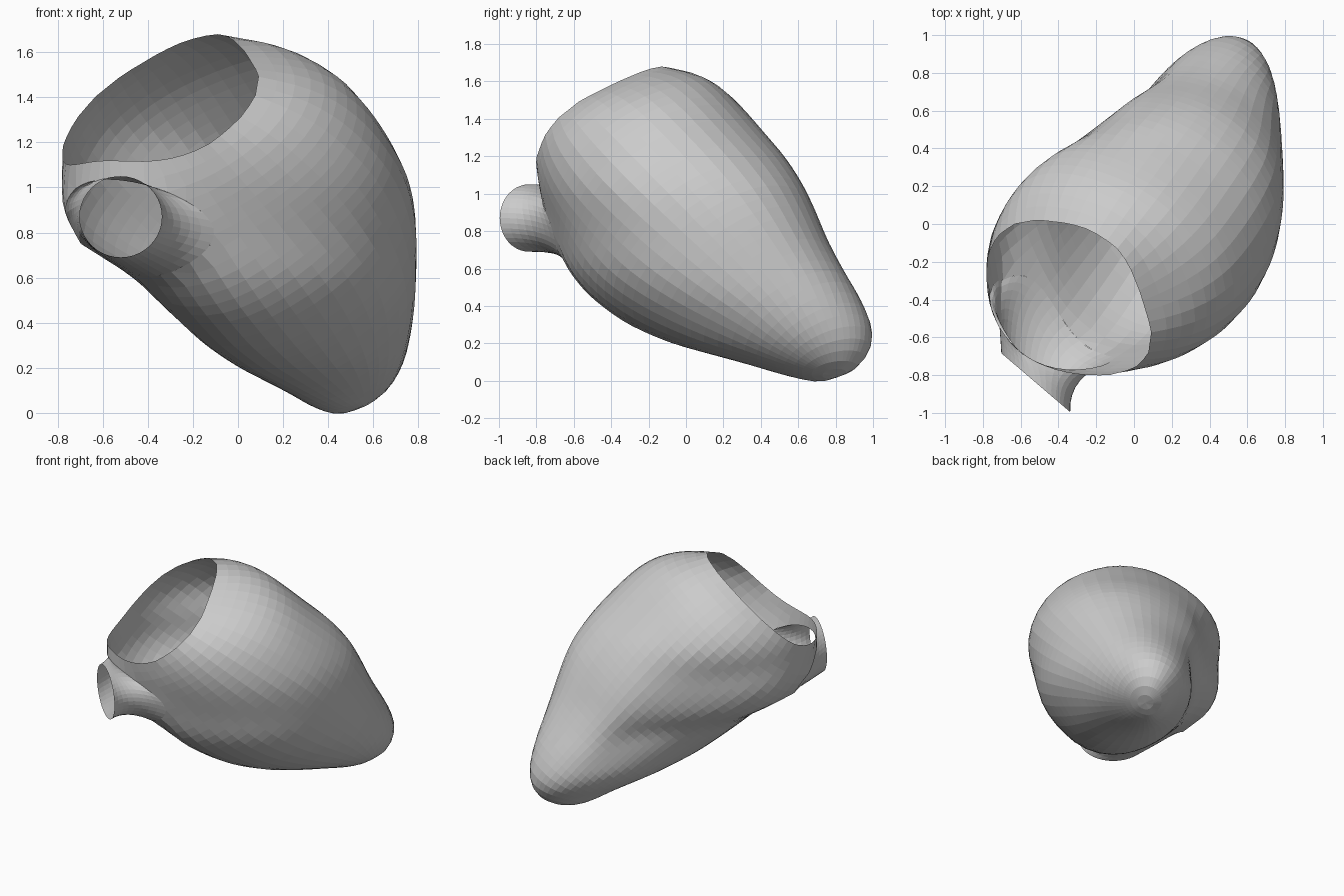
import bpy, bmesh, math
from mathutils import Vector
from mathutils.bvhtree import BVHTree

if "Cube" in bpy.data.objects:
    bpy.data.objects.remove(bpy.data.objects["Cube"])

# Horizontal body sections: z, x min, x max, y min, y max, diagonal skew
SECTIONS = [
    (-.01, .42, .46, .68, .74, .3), (.03, .32, .58, .52, .88, .4),
    (.1, .2, .67, .28, .955, .45), (.2, 0, .73, -.1, 1.01, .43),
    (.3, -.15, .76, -.33, 1.0, .43), (.45, -.31, .78, -.53, .93, .41),
    (.6, -.46, .785, -.65, .84, .38), (.75, -.70, .79, -.71, .76, .36),
    (.9, -.785, .785, -.755, .70, .32), (1.05, -.785, .755, -.795, .63, .29),
    (1.2, -.775, .685, -.805, .535, .22), (1.3, -.73, .625, -.775, .445, .14),
    (1.4, -.65, .55, -.71, .36, .06), (1.5, -.53, .45, -.58, .265, 0),
    (1.6, -.37, .28, -.37, .155, 0), (1.65, -.26, .13, -.25, .05, 0),
    (1.67, -.18, .0, -.19, -.05, 0), (1.68, -.11, -.08, -.15, -.1, 0)]


def clamp01(v):
    return max(0, min(1, v))


def section_ring(sec, count=72):
    z, x0, x1, y0, y1, s = sec
    phi = math.asin(s)
    # diagonal bulge at the lower right; upper left is flattened low, full high
    k_right = .055 * min(clamp01((z - .25) / .25), clamp01((1.4 - z) / .35))
    k_left = .042 * min(clamp01((z - .33) / .25), clamp01((1.15 - z) / .2))
    k_high = .035 * min(clamp01((z - 1.05) / .2), clamp01((1.62 - z) / .15))
    ring = []
    for i in range(count):
        t = math.tau * i / count
        w = max(0, -math.sin(2 * t))
        if math.cos(t) < 0:
            w *= k_left * (.6 - 1.3 * math.cos(2 * t)) - k_high
        else:
            w *= k_right
        ring.append(Vector(((x0 + x1) / 2 + (x1 - x0) / 2 * math.cos(t) + w,
                            (y0 + y1) / 2 + (y1 - y0) / 2 * math.sin(t + phi) - w, z)))
    return ring


def loft_faces(rows, count):
    return [(r * count + i, r * count + (i + 1) % count,
             (r + 1) * count + (i + 1) % count, (r + 1) * count + i)
            for r in range(rows - 1) for i in range(count)]


# Guide surface that the parts are projected onto
guide_verts = [p for s in SECTIONS for p in section_ring(s)]
guide_faces = loft_faces(len(SECTIONS), 72)
guide_faces += [tuple(range(72)), tuple(range(len(guide_verts) - 72, len(guide_verts)))]
guide = BVHTree.FromPolygons(guide_verts, guide_faces)


def project(origin, direction):
    hit = guide.ray_cast(origin, direction)[0]
    return hit if hit else guide.find_nearest(origin)[0]


# Outflow tube frame: pointing direction, sideways direction, root and mouth
OUT = Vector((-.65, -.76, 0)).normalized()
SIDE = Vector((.76, -.65, 0)).normalized()
UP = Vector((0, 0, 1))
ROOT, ROOT_W, ROOT_H = Vector((-.475, -.578, .82)), .37, .215
TIP, TIP_W, TIP_H = Vector((-.52, -.84, .87)), .24, .18


def root_point(c, s):
    return project(ROOT + SIDE * ROOT_W * c + UP * ROOT_H * s - OUT * .35, OUT)


def root_coords(p):
    q = p - ROOT
    return q.dot(SIDE) / ROOT_W, q.z / ROOT_H


def inside_root(p):
    return (p - ROOT).dot(OUT) > -.3 and math.hypot(*root_coords(p)) < 1


def make_object(name, verts, faces, smooth=0, tube_hole=False):
    bm = bmesh.new()
    vs = [bm.verts.new(v) for v in verts]
    for f in faces:
        bm.faces.new([vs[i] for i in f])
    for _ in range(smooth):
        inner = [v for v in bm.verts if not v.is_boundary]
        bmesh.ops.smooth_vert(bm, verts=inner, factor=0.5,
                              use_axis_x=True, use_axis_y=True, use_axis_z=True)
    bmesh.ops.recalc_face_normals(bm, faces=bm.faces[:])
    if tube_hole:
        # open the wall behind the tube, keep the rim, snap the edge to the root
        gone = [f for f in bm.faces if inside_root(f.calc_center_median())
                and not any(v.is_boundary for v in f.verts)]
        edge = {v for f in gone for v in f.verts}
        bmesh.ops.delete(bm, geom=gone, context='FACES')
        for v in edge:
            if v.is_valid:
                c, s = root_coords(v.co)
                r = math.hypot(c, s)
                v.co = root_point(c / r, s / r)
    me = bpy.data.meshes.new(name)
    bm.to_mesh(me)
    bm.free()
    ob = bpy.data.objects.new(name, me)
    bpy.context.collection.objects.link(ob)
    return ob


# Chamber: rings along the tilted axis, rounded apex, open top
SEG, ROWS, CAP = 48, 26, 10
AXIS = Vector((-.3, -.31, .443)).normalized()
LOW, RIM = Vector((.38, .6, .3)), Vector((-.35, -.4, 1.315))
E1 = AXIS.cross(UP).normalized()
E2 = AXIS.cross(E1)
LIP = Vector((-.25, -.25, -.3))
LIP = (LIP - AXIS * LIP.dot(AXIS)).normalized()

dirs = [E1 * math.cos(math.tau * i / SEG) + E2 * math.sin(math.tau * i / SEG)
        for i in range(SEG)]
verts = []
for r in range(1, CAP):
    a = math.pi / 2 * (1 - r / CAP)
    verts += [project(LOW, d * math.cos(a) - AXIS * math.sin(a)) for d in dirs]
for r in range(ROWS + 1):
    t = r / ROWS
    for d in dirs:
        lift = .12 * t ** 3 * max(0, d.dot(LIP)) ** 3
        verts.append(project(LOW.lerp(RIM, t) + AXIS * lift, d))
faces = loft_faces(CAP + ROWS, SEG)
verts.append(project(LOW, -AXIS))
faces += [(len(verts) - 1, (i + 1) % SEG, i) for i in range(SEG)]
make_object("chamber", verts, faces, smooth=3, tube_hole=True)

# Outflow tube: flares from its short open mouth into the chamber wall
N, STEPS = 40, 8
root, ctrl, tip = [], [], []
for i in range(N):
    c, s = math.cos(math.tau * i / N), math.sin(math.tau * i / N)
    p = root_point(c, s)
    q = TIP + SIDE * TIP_W * c + UP * TIP_H * s
    root.append(p)
    tip.append(q)
    ctrl.append(q + Vector((-.06, 1, 0)) * max(0, p.y - q.y) * .7)
verts = []
for k in range(STEPS + 1):
    t = k / STEPS
    verts += [p * (1 - t) ** 2 + m * 2 * t * (1 - t) + q * t * t
              for p, m, q in zip(root, ctrl, tip)]
make_object("outflow_tube", verts, loft_faces(STEPS + 1, N))
